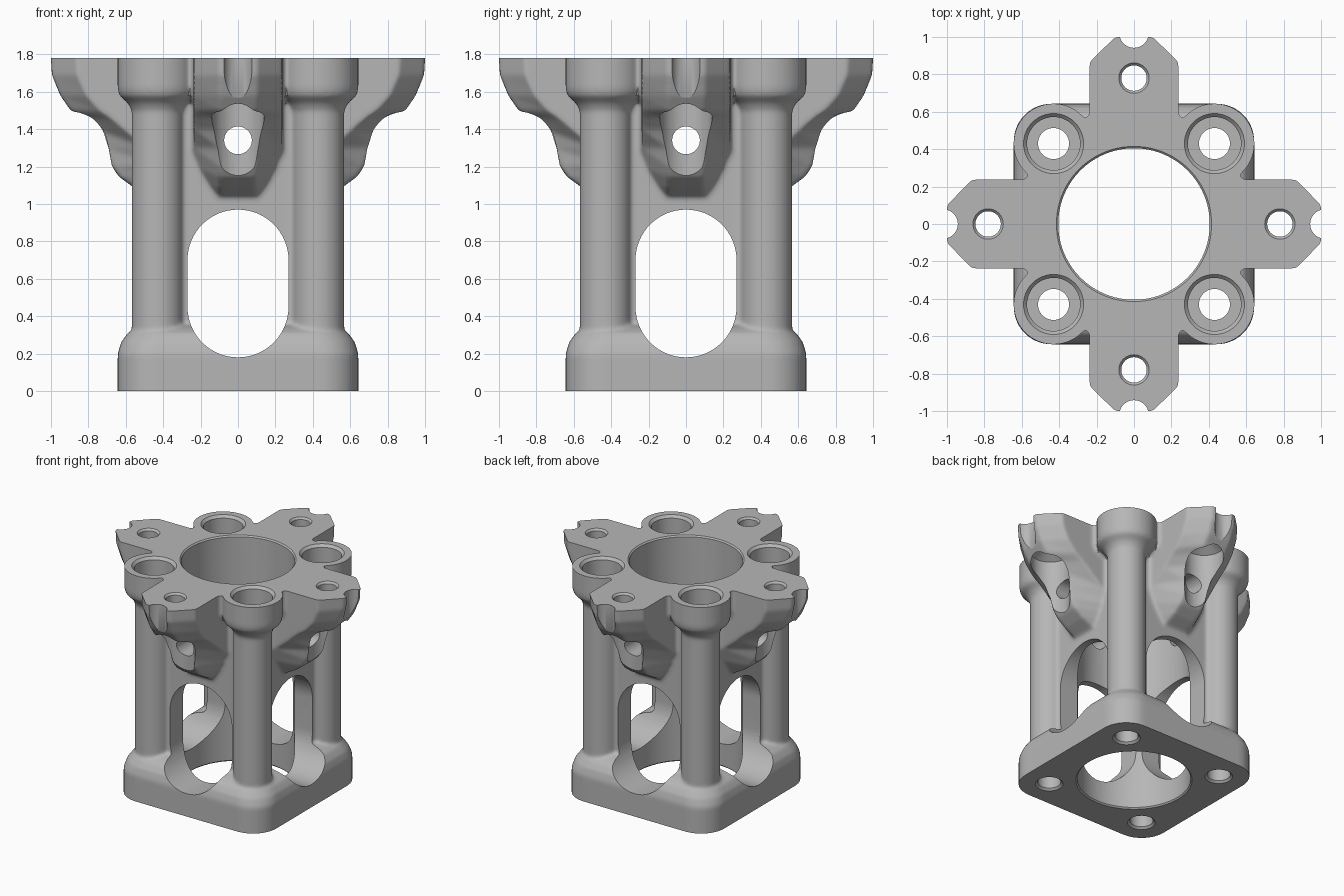
import bpy, bmesh
from math import sin, cos, pi, radians
from mathutils import Matrix, Vector

HEIGHT = 1.78
POST = 0.43          # post centre offset from the axis
EYE = 0.78           # arm screw offset from the axis
CORNERS = [(sx * POST, sy * POST) for sx in (-1, 1) for sy in (-1, 1)]
QUARTERS = [Matrix.Rotation(i * pi / 2, 4, 'Z') for i in range(4)]

cube = bpy.data.objects.get("Cube")
if cube:
    bpy.data.objects.remove(cube)


def loft(bm, rings, matrix=Matrix()):
    """Closed skin through rings of equal point count."""
    loops = [[bm.verts.new(matrix @ Vector(p)) for p in ring] for ring in rings]
    n = len(loops[0])
    faces = [bm.faces.new(loops[0]), bm.faces.new(loops[-1])]
    for a, b in zip(loops, loops[1:]):
        for i in range(n):
            j = (i + 1) % n
            faces.append(bm.faces.new((a[i], a[j], b[j], b[i])))
    bmesh.ops.recalc_face_normals(bm, faces=faces)


def turned(bm, x, y, profile, sides=48, matrix=Matrix()):
    """Round part from (radius, z) pairs."""
    loft(bm, [[(x + r * cos(2 * pi * i / sides), y + r * sin(2 * pi * i / sides), z)
               for i in range(sides)] for r, z in profile], matrix)


def rounded_square(half, radius, z, steps=10):
    c = half - radius
    ring = []
    for q, (sx, sy) in enumerate([(1, 1), (-1, 1), (-1, -1), (1, -1)]):
        for i in range(steps + 1):
            a = (q + i / steps) * pi / 2
            ring.append((sx * c + radius * cos(a), sy * c + radius * sin(a), z))
    return ring


def stadium(x, radius, low, high, steps=32):
    """Upright slot outline in a plane of constant x."""
    ring = []
    for centre, start in ((high, 0), (low, pi)):
        for i in range(steps + 1):
            a = start + pi * i / steps
            ring.append((x, radius * cos(a), centre + radius * sin(a)))
    return ring


def box(bm, size, centre):
    bmesh.ops.create_cube(bm, size=1, matrix=Matrix.Translation(centre)
                          @ Matrix.Diagonal((*size, 1)))


def to_object(bm, name):
    mesh = bpy.data.meshes.new(name)
    bm.to_mesh(mesh)
    bm.free()
    obj = bpy.data.objects.new(name, mesh)
    bpy.context.scene.collection.objects.link(obj)
    return obj


# Outer mass, left a little over-long at both ends for clean trimming
bm = bmesh.new()
loft(bm, [rounded_square(h, r, z) for h, r, z in [
    (0.643, 0.2, -0.06), (0.643, 0.2, 0.2), (0.625, 0.2, 0.26),
    (0.59, 0.18, 0.31), (0.54, 0.15, 0.335), (0.45, 0.1, 0.36)]])
box(bm, (0.92, 0.92, 1.75), (0, 0, 0.975))

# Corner posts with wide caps
for x, y in CORNERS:
    turned(bm, x, y, [(0.138, 0.1), (0.138, 1.5), (0.16, 1.54),
                      (0.205, 1.58), (0.214, 1.62), (0.214, 1.85)])

# Four flared arms: height, tip reach, chamfer start, half width
arm = [(1.85, 1.005, 0.87, 0.237), (1.69, 0.995, 0.86, 0.237),
       (1.58, 0.95, 0.81, 0.237), (1.5, 0.895, 0.74, 0.237),
       (1.46, 0.82, 0.68, 0.237), (1.4, 0.755, 0.61, 0.237),
       (1.3, 0.705, 0.49, 0.237), (1.2, 0.675, 0.41, 0.235),
       (1.145, 0.635, 0.37, 0.22), (1.09, 0.56, 0.34, 0.2), (1.03, 0.45, 0.3, 0.17)]
for turn in QUARTERS:
    loft(bm, [[(0, -w, z), (cut, -w, z), (tip, -0.1, z),
               (tip, 0.1, z), (cut, w, z), (0, w, z)]
              for z, tip, cut, w in arm], turn)
body = to_object(bm, "bracket_tower")

# Fuse and soften the joins
fuse = body.modifiers.new("fuse", 'REMESH')
fuse.mode = 'VOXEL'
fuse.voxel_size = 0.013
soften = body.modifiers.new("soften", 'SMOOTH')
soften.factor = 0.5
soften.iterations = 7

cutters = []


def subtract(bm, name):
    cutter = to_object(bm, name)
    cutter.hide_render = True
    cutters.append(cutter)
    mod = body.modifiers.new(name, 'BOOLEAN')
    mod.operation = 'DIFFERENCE'
    mod.solver = 'MANIFOLD'
    mod.object = cutter


# Flat top and bottom
bm = bmesh.new()
box(bm, (3, 3, 0.5), (0, 0, HEIGHT + 0.25))
box(bm, (3, 3, 0.5), (0, 0, -0.25))
subtract(bm, "end_trim")

# Central bore, post holes, arm holes and tip notches
bm = bmesh.new()
turned(bm, 0, 0, [(0.425, -0.01), (0.405, 0.01), (0.405, HEIGHT - 0.01),
                  (0.425, HEIGHT + 0.01)], 96)
for x, y in CORNERS:
    turned(bm, x, y, [(0.11, -0.01), (0.083, 0.015), (0.083, HEIGHT + 0.1)])
for turn in QUARTERS:
    turned(bm, EYE, 0, [(0.068, 1), (0.068, HEIGHT - 0.015),
                        (0.09, HEIGHT + 0.01)], 48, turn)
    turned(bm, 1.02, 0, [(0.078, 1), (0.078, HEIGHT + 0.1)], 48, turn)
subtract(bm, "upright_holes")

# Screw head pockets in the caps and under the arms
bm = bmesh.new()
for x, y in CORNERS:
    turned(bm, x, y, [(0.142, 1.62), (0.142, HEIGHT - 0.02), (0.17, HEIGHT + 0.01)])
for turn in QUARTERS:
    turned(bm, EYE, 0, [(0.14, 1.0), (0.14, 1.59), (0.068, 1.64)], 48, turn)
subtract(bm, "screw_pockets")

# Side windows and cross holes, one direction at a time
for turn, name in zip(QUARTERS[:2], ("cross_openings", "long_openings")):
    bm = bmesh.new()
    loft(bm, [stadium(x, 0.27, 0.45, 0.7) for x in (-1.2, 1.2)], turn)
    loft(bm, [[(x, 0.074 * cos(a * pi / 20), 1.34 + 0.074 * sin(a * pi / 20))
               for a in range(40)] for x in (-1.2, 1.2)], turn)
    subtract(bm, name)

# Bake the modifiers and drop the cutters
bpy.context.view_layer.update()
baked = bpy.data.meshes.new_from_object(
    body.evaluated_get(bpy.context.evaluated_depsgraph_get()))
body.modifiers.clear()
body.data = baked
for cutter in cutters:
    bpy.data.objects.remove(cutter)

# Single grey finish
grey = bpy.data.materials.new("plain grey")
grey.use_nodes = True
colour = (0.47, 0.47, 0.47, 1)
grey.diffuse_color = colour
grey.node_tree.nodes["Principled BSDF"].inputs["Base Color"].default_value = colour
body.data.materials.clear()
body.data.materials.append(grey)

bpy.ops.object.select_all(action='DESELECT')
body.select_set(True)
bpy.context.view_layer.objects.active = body
bpy.ops.object.shade_smooth_by_angle(angle=radians(35))
